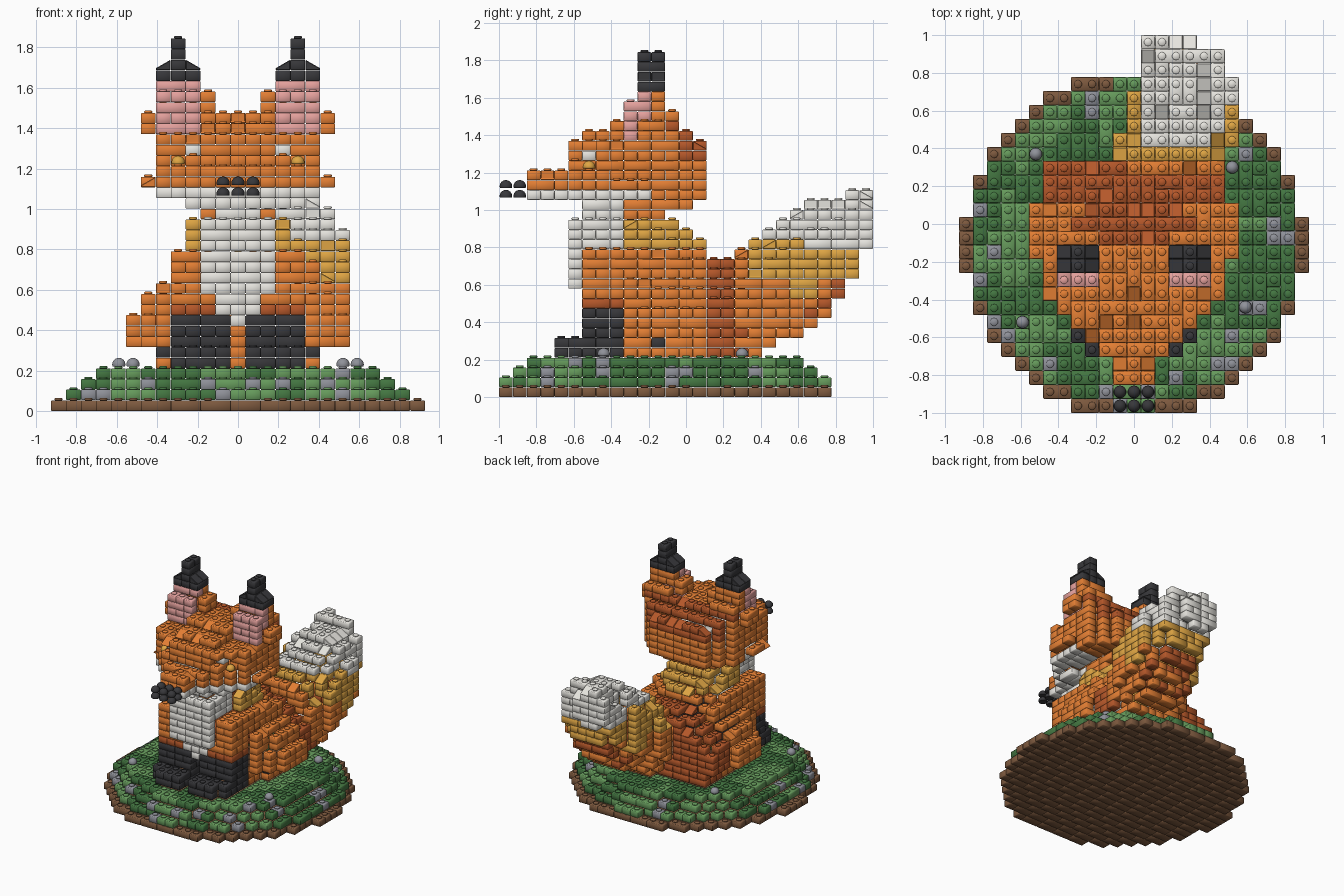
import bpy, bmesh, math, random
from mathutils import Matrix, Vector

if "Cube" in bpy.data.objects:
    bpy.data.objects.remove(bpy.data.objects["Cube"])

random.seed(4)
P, H = 2 / 27, 0.0527              # brick pitch and layer height
STUD_R, STUD_H = 0.021, 0.012


def lin(c):
    return tuple(((v / 255 + 0.055) / 1.055) ** 2.4 for v in c) + (1,)


COLOURS = {"orange": (228, 127, 52), "rust": (182, 88, 42), "gold": (224, 166, 68),
           "white": (234, 232, 226), "black": (56, 56, 59), "pink": (230, 162, 158),
           "brown": (126, 90, 63), "dark_green": (68, 119, 66), "light_green": (102, 155, 92),
           "grey": (144, 146, 154)}
NAMES = list(COLOURS)
MATS = []
for n, c in COLOURS.items():
    m = bpy.data.materials.new(n)
    m.diffuse_color = lin(c)
    m.use_nodes = True
    m.node_tree.nodes["Principled BSDF"].inputs["Base Color"].default_value = m.diffuse_color
    MATS.append(m)

cells = {}                          # (column, row, layer) -> (part, colour)


def put(part, colour, xs, ys, ks):
    for i in xs:
        for j in ys:
            for k in ks:
                cells[i, j, k] = (part, colour)


def span(w):
    return range(-w, w + 1)


# round soil base and stepped grass mound
for k, r2 in enumerate((149, 134, 115, 95)):
    for i in span(12):
        for j in range(24):
            if i * i + (j - 11.5) ** 2 <= r2:
                patch = math.sin(i * 0.9 + k) + math.cos(j * 0.8 - i * 0.4) + random.uniform(-.7, .7)
                col = "brown" if k == 0 else "light_green" if patch > 0.1 else "dark_green"
                cells[i, j, k] = ("grass_mound" if k else "soil_base", col)

# grey stones: on the topmost grass, then on the front and right rims
for i, j in ((-3, 22), (-3, 21), (-11, 14), (-10, 11), (-11, 9), (-9, 5), (-2, 1), (10, 13), (11, 12), (9, 7)):
    top = max((k for k in (1, 2, 3) if (i, j, k) in cells), default=1)
    cells[i, j, top] = ("grass_mound", "grey")
for i, k in ((-6, 2), (-2, 2), (1, 2), (3, 2), (-1, 1), (-10, 1), (7, 1), (7, 3)):
    j = min(c[1] for c in cells if c[0] == i and c[2] == k)
    cells[i, j, k] = ("grass_mound", "grey")
for j, k in ((3, 2), (12, 2), (18, 2), (7, 3)):
    i = max(c[0] for c in cells if c[1] == j and c[2] == k)
    cells[i, j, k] = ("grass_mound", "grey")

# seated body with haunches, rust rump and gold ruff
WIDTH = [5, 5, 7, 7, 7, 6, 6, 5, 4, 4, 4, 3, 3, 3]
for k in range(4, 18):
    back = 17 if k < 13 else {13: 16, 14: 14, 15: 14, 16: 13, 17: 12}[k]
    for j in range(6 if k > 8 else 9, back + 1):
        w = WIDTH[k - 4]
        if j < 9:
            w = min(w, 4 if k < 15 else 2)
        elif j < 11:
            w = 4 if k < 6 else min(w, 5 if j == 9 or k > 8 else 6)
        elif j > 14:
            w = min(w, 6) - (k > 9) - (j > 16 and k > 8)
        if k > 12 and j >= back - 1:
            w -= 1 + (j == back and k < 16)
        col = "orange"
        if j > 14:
            col = "rust"
        elif k > 14:
            col = "gold" if j > 8 else "white"
        elif k == 9 and j < 9:
            col = "rust"
        put("body", col, span(w), [j], [k])
for s in (-1, 1):
    put("body", "black", [s * 5], [11], [5])     # hind toes

# white chest bib and neck
put("chest", "white", [0], [6], [8])
put("chest", "white", span(1), [6], [9, 10])
put("chest", "white", span(2), [5], range(11, 18))
put("neck", "white", span(1), range(6, 9), [18])
put("neck", "white", span(2), range(6, 9), [19])
put("neck", "white", [-3, 3], [6, 7], [19])
put("neck", "orange", span(2), range(9, 12), [18])
put("neck", "orange", span(2), range(9, 14), [19])

# front legs and paws
for s in (-1, 1):
    put("front_leg", "black", [s * i for i in (1, 2, 3, 4)], range(6, 9), range(4, 9))
    put("front_leg", "black", [s * i for i in (1, 2, 3, 4)], [5], [4, 5])
    put("front_leg", "black", [s * i for i in (1, 2, 3)], [4], [4, 5])

# head with tapered snout, cheek tufts at two heights
HEAD = {2: 1, 3: 1, 4: 2, 5: 3, 6: 4, 7: 5, 8: 5, 9: 5, 10: 5, 11: 5, 12: 5, 13: 4, 14: 3}
for k in range(20, 28):
    first, last = (2, 14) if k < 23 else (5, 14) if k < 26 else (6, 13) if k == 26 else (8, 12)
    for j in range(first, last + 1):
        w = 2 if k > 25 and j < 10 else HEAD[j]
        if (k == 21 and 8 <= j <= 10) or (k > 25 and j in (10, 11)):
            w = 6
        col = "white" if k == 20 and j < 11 else "orange"
        if j > 12 and k > 23 or (k == 27 and j == 12):
            col = "rust"
        put("head", col, span(w), [j], [k])

# eye sockets with white corners, and ears
for s in (-1, 1):
    for c in ((s * 3, 5, 24), (s * 4, 6, 23), (s * 4, 6, 24)):
        del cells[c]
    put("head", "white", [s * 3], [6], [24])
    ear = [s * i for i in (3, 4, 5)]
    put("ear", "pink", ear, [9], range(26, 30))
    put("ear", "pink", ear, [10], range(28, 31))
    put("ear", "orange", ear, [11], range(28, 31))
    put("ear", "orange", ear, [12], [28])
    put("ear", "orange", [s * 2], [10, 11], [28, 29])
    put("ear", "black", ear, [10, 11], [31])
    put("ear", "black", [s * 4], [10, 11], range(32, 35))
    put("ear", "black", [s * 3, s * 5], [10, 11], [32])

# bushy tail: row -> lowest layer, top layer, first column, last column
TAIL = {17: (4, 15, -1, 6), 18: (4, 16, -1, 6), 19: (5, 17, -1, 7), 20: (6, 18, 0, 7),
        21: (6, 19, 0, 7), 22: (7, 20, 0, 7), 23: (8, 20, 1, 7), 24: (10, 20, 1, 6),
        25: (12, 21, 1, 6), 26: (15, 21, 1, 4)}
for j, (lo, hi, a, b) in TAIL.items():
    for k in range(lo, hi):
        for i in range(a, b + 1):
            u = abs(i - (a + b) / 2) / ((b - a + 1) / 2)
            v = abs(k + .5 - (lo + hi) / 2) / ((hi - lo) / 2)
            if u * u + v * v > 1.06:
                continue
            edge = i < 1 or (i == 7 and j < 22)
            if k >= (15 if j > 21 else 16) and not edge:
                col = "white"
            elif j > 17 and k >= (10 if j in (21, 22) else 12):
                col = "gold"
            else:
                col = "rust" if j > 23 or (j > 21 and k < lo + 2 and random.random() < .6) else "orange"
            cells[i, j, k] = ("tail", col)

# sloped bricks: cell -> downhill direction
slopes = {}
SIDES = ((1, 0), (-1, 0), (0, 1), (0, -1))
for (i, j, k), (part, col) in cells.items():
    if k < 9 or (i, j, k + 1) in cells or k in (33, 34):
        continue
    for dx, dy in SIDES:
        open_side = (i + dx, j + dy, k) not in cells and (i - dx, j - dy, k) in cells
        ear_tip = k == 32 and dx
        if open_side and (ear_tip or (part in ("head", "tail", "body") and random.random() < 0.12)):
            slopes[i, j, k] = (dx, dy)
            break


def corner(i, j, k):
    return Vector(((i - .5) * P, -1 + j * P, k * H))


def box(bm, lo, hi, mat, slope=None):
    verts = bmesh.ops.create_cube(bm, size=1)["verts"]
    mid, size = (lo + hi) / 2, hi - lo - Vector((.001, .001, .001))
    for v in verts:
        n = v.co.copy()
        v.co = Vector(a * b + c for a, b, c in zip(n, size, mid))
        if slope and n.z > 0 and n.x * slope[0] + n.y * slope[1] > 0:
            v.co.z -= H * 0.8
    for f in {f for v in verts for f in v.link_faces}:
        f.material_index = mat
        f.smooth = slope is None


def stud(bm, c, mat):
    m = Matrix.Translation(c + Vector((P / 2, P / 2, H + STUD_H / 2 - .001)))
    r = bmesh.ops.create_cone(bm, cap_ends=True, segments=10, radius1=STUD_R, radius2=STUD_R,
                              depth=STUD_H, matrix=m)
    for f in {f for v in r["verts"] for f in v.link_faces}:
        f.material_index = mat
        f.smooth = True


def finish(bm, name, bevel=True):
    me = bpy.data.meshes.new(name)
    bm.to_mesh(me)
    bm.free()
    for m in MATS:
        me.materials.append(m)
    ob = bpy.data.objects.new(name, me)
    bpy.context.collection.objects.link(ob)
    if bevel:
        mod = ob.modifiers.new("edge_chamfer", 'BEVEL')
        mod.width, mod.segments = 0.0035, 1
        mod.limit_method, mod.angle_limit = 'ANGLE', math.radians(50)


# lay visible cells as one or two stud bricks, alternating direction by layer
NEAR = ((1, 0, 0), (-1, 0, 0), (0, 1, 0), (0, -1, 0), (0, 0, 1), (0, 0, -1))
shell = {c for c in cells if any((c[0] + a, c[1] + b, c[2] + d) not in cells for a, b, d in NEAR)}
meshes, used = {}, set()
for c in sorted(shell, key=lambda c: (c[2], c[1], c[0])):
    part, col = cells[c]
    if part not in meshes:
        meshes[part] = bmesh.new()
    bm, mat, (i, j, k) = meshes[part], NAMES.index(col), c
    if (i, j, k + 1) not in cells and c not in slopes:
        stud(bm, corner(*c), mat)
    if c in used:
        continue
    end = c
    nxt = (i + 1, j, k) if k % 2 == 0 else (i, j + 1, k)
    if c not in slopes and nxt in shell and not (nxt in used or nxt in slopes) and cells[nxt] == cells[c]:
        used.add(nxt)
        end = nxt
    box(bm, corner(*c), corner(end[0] + 1, end[1] + 1, k + 1), mat, slopes.get(c))
for part, bm in meshes.items():
    finish(bm, part)


# round domes for the nose, eyes and pebbles
def domes(name, colour, points):
    bm = bmesh.new()
    for x, y, z in points:
        m = Matrix.Translation((x, y, z + .008)) @ Matrix.Diagonal((.034, .034, .034, 1))
        vs = bmesh.ops.create_uvsphere(bm, u_segments=14, v_segments=8, radius=1, matrix=m)["verts"]
        for v in vs:
            v.co.z = max(v.co.z, z)
    for f in bm.faces:
        f.material_index = NAMES.index(colour)
        f.smooth = f.normal.z > -0.9
    finish(bm, name, False)


domes("nose", "black", [(i * P, -1 + (j + .5) * P, k * H + .012)
                        for i in (-1, 0, 1) for j in (0, 1) for k in (20, 21)])
domes("eyes", "gold", [(s * 4 * P, -1 + 6.5 * P, 23 * H + .01) for s in (-1, 1)])
domes("pebbles", "grey", [(-.52, .37, 4 * H + .01), (-.59, -.52, 4 * H + .01),
                          (.52, .3, 4 * H + .01), (.59, -.44, 4 * H + .01)])
